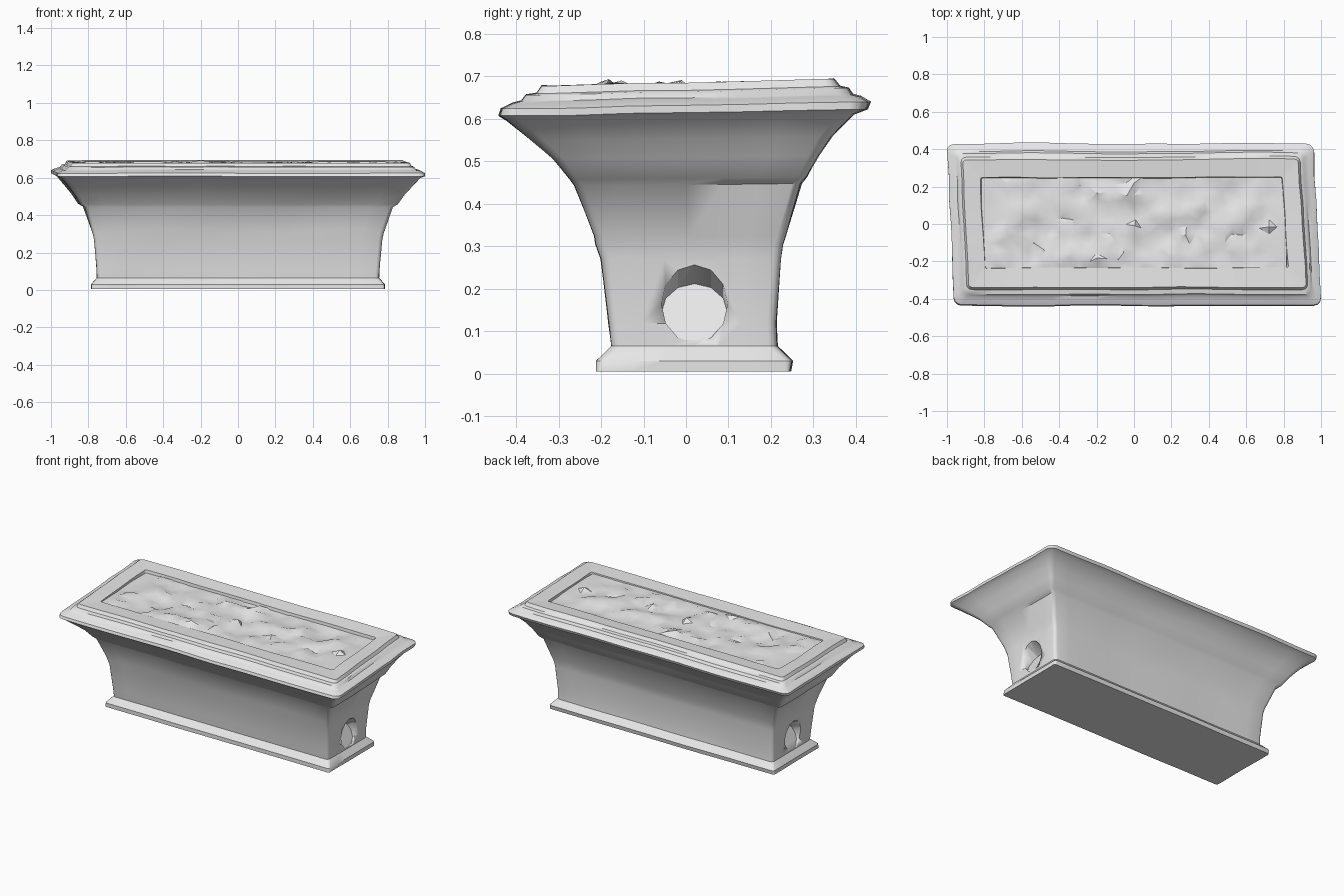
import bpy, bmesh, math, random
from mathutils import Vector, Matrix, noise

random.seed(4)
cube = bpy.data.objects.get("Cube")
if cube:
    bpy.data.objects.remove(cube)


def material(name, rgb):
    m = bpy.data.materials.new(name)
    m.use_nodes = True
    m.diffuse_color = (*rgb, 1)
    m.node_tree.nodes["Principled BSDF"].inputs["Base Color"].default_value = (*rgb, 1)
    return m


stone = material("pale stone", (0.8, 0.8, 0.8))


def finish(bm, name, angle):
    bmesh.ops.recalc_face_normals(bm, faces=bm.faces)
    mesh = bpy.data.meshes.new(name)
    bm.to_mesh(mesh)
    bm.free()
    mesh.materials.append(stone)
    ob = bpy.data.objects.new(name, mesh)
    bpy.context.collection.objects.link(ob)
    bpy.ops.object.select_all(action='DESELECT')
    ob.select_set(True)
    bpy.context.view_layer.objects.active = ob
    bpy.ops.object.shade_smooth_by_angle(angle=math.radians(angle))
    return ob


def ring(hx, y0, y1, r, nx=16, ny=6):
    """Rounded rectangle with evenly divided sides."""
    pts = []
    corners = [(hx, y1, 0), (-hx, y1, 1), (-hx, y0, 2), (hx, y0, 3)]
    for cx, cy, q in corners:
        mx = cx - math.copysign(r, cx)
        my = cy - r if cy == y1 else cy + r
        for k in range(4):
            a = math.pi / 2 * (q + k / 3)
            pts.append(Vector((mx + r * math.cos(a), my + r * math.sin(a))))
    out = []
    for q in range(4):
        arc = pts[q * 4:q * 4 + 4]
        out += arc
        nxt = pts[(q * 4 + 4) % 16]
        n = nx if q % 2 == 0 else ny
        out += [arc[-1].lerp(nxt, i / n) for i in range(1, n)]
    return out


# Trough outline: half length, front y, back y, height, corner radius
profile = [
    (0.785, -0.21, 0.245, 0.005, 0.01), (0.785, -0.21, 0.25, 0.03, 0.015),
    (0.755, -0.175, 0.215, 0.065, 0.02), (0.757, -0.182, 0.212, 0.12, 0.02),
    (0.77, -0.2, 0.222, 0.27, 0.02), (0.778, -0.212, 0.228, 0.305, 0.02),
    (0.785, -0.215, 0.235, 0.325, 0.02), (0.825, -0.262, 0.27, 0.445, 0.02),
    (0.85, -0.273, 0.283, 0.46, 0.02), (0.88, -0.313, 0.313, 0.51, 0.025),
    (0.915, -0.363, 0.345, 0.555, 0.03), (0.955, -0.42, 0.395, 0.604, 0.03),
    (0.98, -0.437, 0.425, 0.615, 0.04), (0.98, -0.432, 0.432, 0.632, 0.04),
    (0.955, -0.405, 0.41, 0.645, 0.04), (0.935, -0.385, 0.39, 0.65, 0.03),
    (0.925, -0.375, 0.38, 0.664, 0.03), (0.91, -0.35, 0.36, 0.668, 0.03),
    (0.9, -0.338, 0.345, 0.686, 0.02), (0.81, -0.235, 0.25, 0.68, 0.01),
    (0.80, -0.225, 0.24, 0.62, 0.01),
]


def weather(p):
    """Slight skew, tilt and unevenness of the upper part."""
    up = max(0, (p.z - 0.3) / 0.35)
    n = noise.noise_vector(Vector((p.x * 3, p.y * 5, p.z * 5)))
    amp = 0.004 + 0.004 * up
    return Vector((p.x - 0.05 * p.y * up + n.x * amp, p.y + n.y * amp,
                   p.z + up * 0.02 * p.y + n.z * 0.003 * up))


bm = bmesh.new()
loops = [[bm.verts.new(weather(Vector((*p, z)))) for p in ring(hx, y0, y1, r)]
         for hx, y0, y1, z, r in profile]
for a, b in zip(loops, loops[1:]):
    n = len(a)
    for i in range(n):
        j = (i + 1) % n
        bm.faces.new((a[i], a[j], b[j], b[i]))
bm.faces.new(loops[0])
bm.faces.new(loops[-1])
trough = finish(bm, "trough", 40)

# Slanted drain recess in each end, deepest under its upper edge
for side in (1, -1):
    bm = bmesh.new()
    bmesh.ops.create_cone(bm, cap_ends=True, segments=12, radius1=0.078,
                          radius2=0.078, depth=0.2)
    place = (Matrix.Translation((side * 0.81, 0.02, 0.19))
             @ Matrix.Rotation(side * math.radians(62), 4, 'Y'))
    bmesh.ops.transform(bm, matrix=place, verts=bm.verts)
    cutter = finish(bm, "drain_cutter", 30)
    cutter.hide_render = True
    cutter.hide_viewport = True
    mod = trough.modifiers.new("drain", 'BOOLEAN')
    mod.object = cutter
    mod.operation = 'DIFFERENCE'
    mod.solver = 'EXACT'

# Rough soil filling, with a few sharp clods
bm = bmesh.new()
bmesh.ops.create_grid(bm, x_segments=34, y_segments=11, size=1)
for v in bm.verts:
    x, y = v.co.x * 0.815, v.co.y * 0.245 + 0.008
    edge = min(1, (1 - max(abs(v.co.x), abs(v.co.y))) * 5)
    h = noise.noise(Vector((x * 7, y * 9, 2)))
    h2 = noise.noise(Vector((x * 16, y * 16, 7)))
    z = 0.668 + edge * (0.026 * h + 0.016 * h2)
    if edge > 0.5 and random.random() < 0.07:
        z += random.uniform(0.01, 0.022)
    j = 0.012 * edge
    v.co = (x + random.uniform(-j, j), y + random.uniform(-j, j), min(z, 0.703))
bmesh.ops.triangulate(bm, faces=bm.faces)
finish(bm, "soil", 35)
